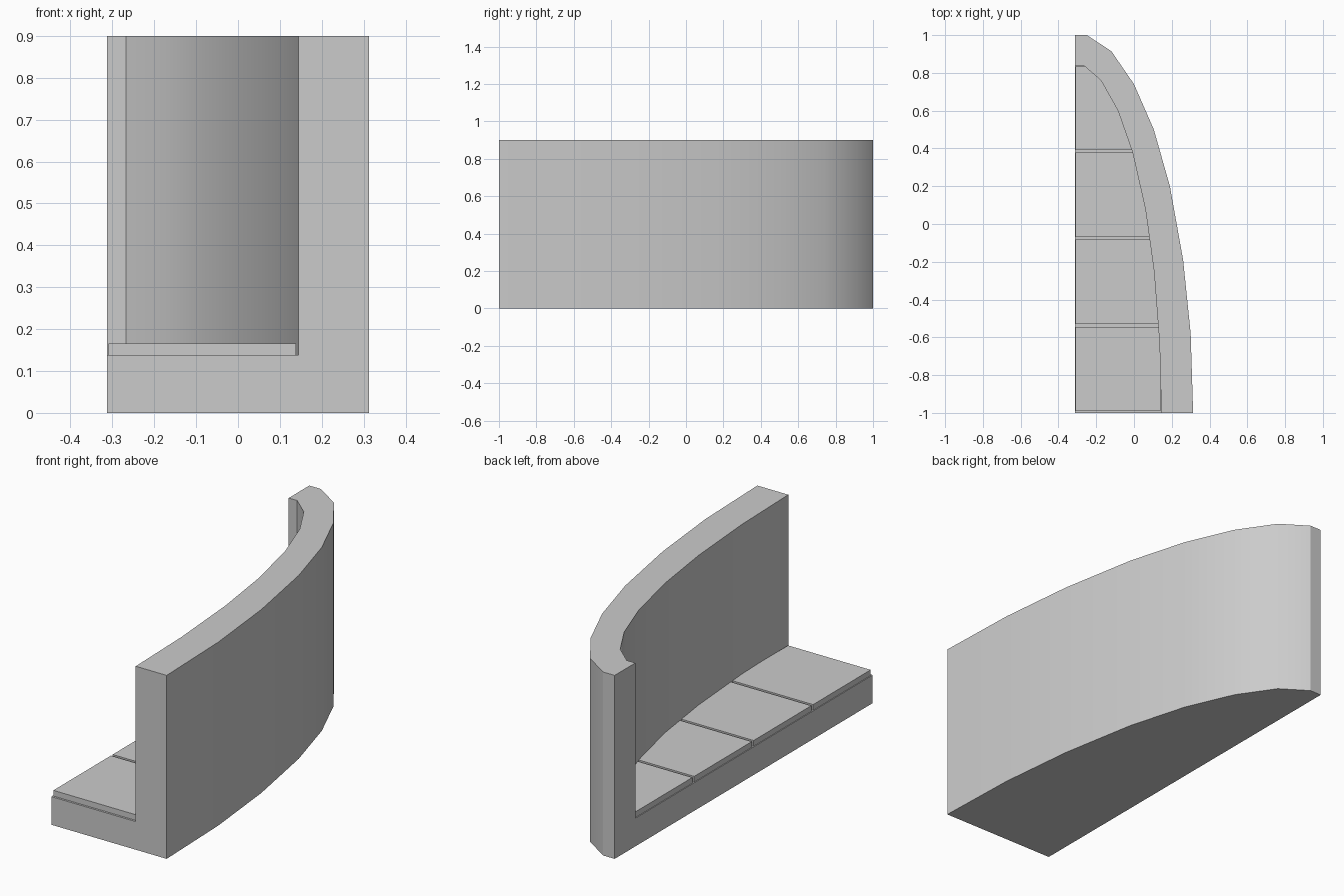
import bpy, bmesh
from math import radians
from mathutils import Vector

cube = bpy.data.objects.get("Cube")
if cube:
    bpy.data.objects.remove(cube, do_unlink=True)

LEFT, FRONT, FLOOR, TOP = -0.313, -1.0, 0.138, 0.9
OUTER = [(LEFT, 1), (-0.25, 1), (-0.12, 0.915), (0, 0.74), (0.105, 0.5),
         (0.19, 0.2), (0.26, -0.19), (0.3, -0.58), (0.313, FRONT)]
INNER = [(LEFT, 0.84), (-0.267, 0.84), (-0.175, 0.76), (-0.085, 0.6),
         (-0.008, 0.38), (0.06, 0.08), (0.106, -0.25), (0.135, -0.63), (0.145, FRONT)]

grey = bpy.data.materials.new("light_grey")
grey.use_nodes = True
grey.diffuse_color = (0.6, 0.6, 0.6, 1)
grey.node_tree.nodes["Principled BSDF"].inputs["Base Color"].default_value = (0.6, 0.6, 0.6, 1)


def finish(name, bm):
    bmesh.ops.recalc_face_normals(bm, faces=bm.faces[:])
    mesh = bpy.data.meshes.new(name)
    bm.to_mesh(mesh)
    bm.free()
    mesh.materials.append(grey)
    obj = bpy.data.objects.new(name, mesh)
    bpy.context.collection.objects.link(obj)
    bpy.ops.object.select_all(action='DESELECT')
    obj.select_set(True)
    bpy.context.view_layer.objects.active = obj
    bpy.ops.object.shade_smooth_by_angle(angle=radians(30))


# Curved wall and plinth as one closed body
bm = bmesh.new()


def row(points, z):
    return [bm.verts.new((x, y, z)) for x, y in points]


out_lo, out_hi = row(OUTER, 0), row(OUTER, TOP)
in_lo, in_hi = row(INNER, FLOOR), row(INNER, TOP)
corner_lo, = row([(LEFT, FRONT)], 0)
corner_hi, = row([(LEFT, FRONT)], FLOOR)
for lo, hi in ((out_lo, out_hi), (in_lo, in_hi)):
    for i in range(len(lo) - 1):
        bm.faces.new((lo[i], lo[i + 1], hi[i + 1], hi[i]))
bm.faces.new(out_lo + [corner_lo])
bm.faces.new(in_lo + [corner_hi])
bm.faces.new(out_hi + in_hi[::-1])
for end in (0, -1):
    bm.faces.new((corner_lo, out_lo[end], out_hi[end], in_hi[end], in_lo[end], corner_hi))
finish("curved_wall", bm)

# Floor slabs, trimmed to the inside curve with narrow joints between them
JOINTS = [-0.99, -0.537, -0.076, 0.385, 0.84]
GAP = 0.007
for n, (front, back) in enumerate(zip(JOINTS, JOINTS[1:])):
    bm = bmesh.new()
    bm.faces.new([bm.verts.new((x, y, FLOOR)) for x, y in INNER + [(LEFT, FRONT)]])
    y0 = front + (GAP if n else 0)
    y1 = back - GAP
    cuts = [((0, y0, 0), (0, -1, 0)), ((0, y1, 0), (0, 1, 0)),
            ((-0.309, 0, 0), (-1, 0, 0)), ((0.139, 0, 0), (1, 0, 0))]
    for co, normal in cuts:
        bmesh.ops.bisect_plane(bm, geom=bm.verts[:] + bm.edges[:] + bm.faces[:],
                               plane_co=co, plane_no=normal, clear_outer=True)
    top = bmesh.ops.extrude_face_region(bm, geom=bm.faces[:], use_keep_orig=True)["geom"]
    bmesh.ops.translate(bm, vec=Vector((0, 0, 0.028)),
                        verts=[v for v in top if isinstance(v, bmesh.types.BMVert)])
    finish(f"floor_slab_{n + 1}", bm)
